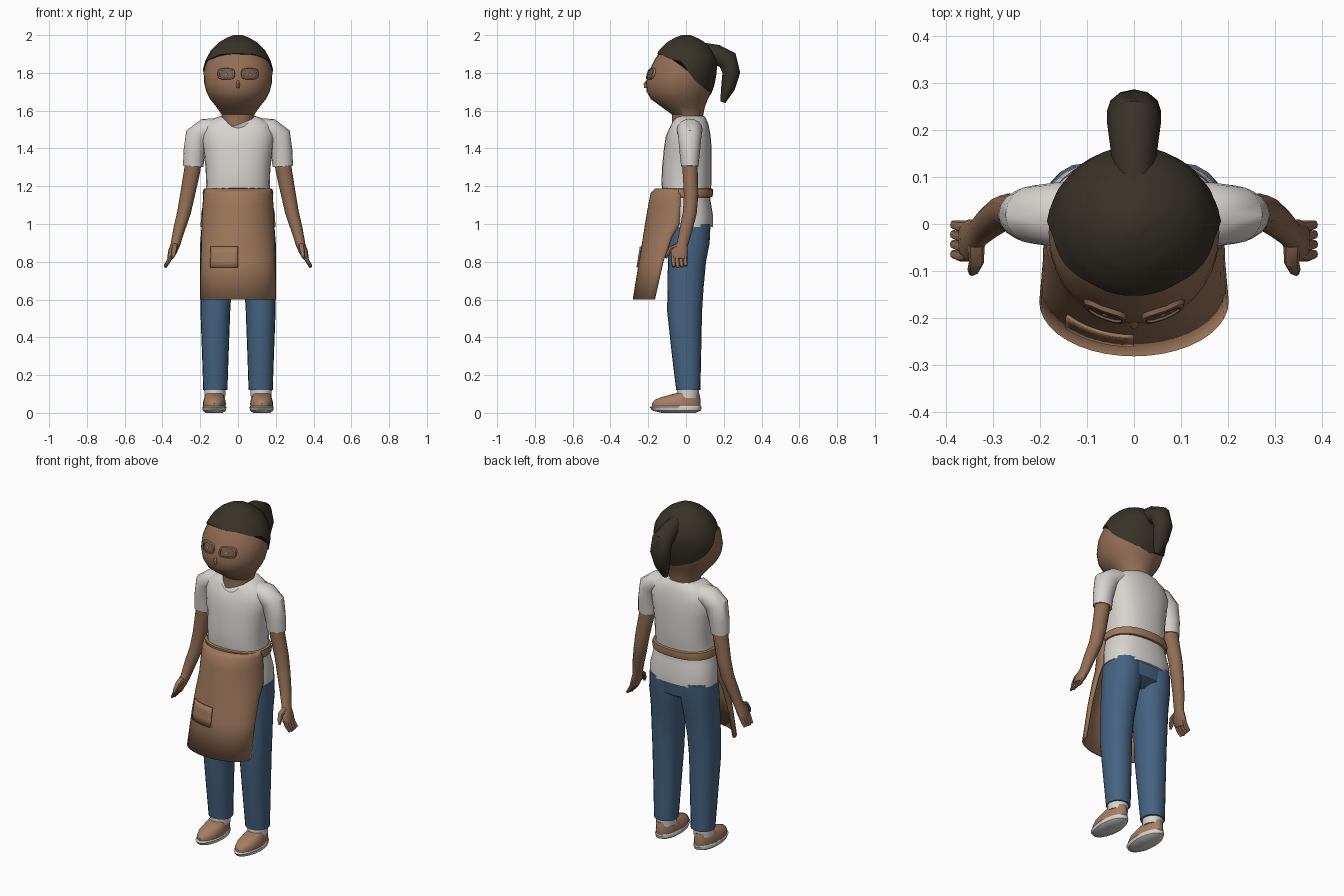
import bpy, bmesh, math
from mathutils import Vector

if "Cube" in bpy.data.objects:
    bpy.data.objects.remove(bpy.data.objects["Cube"])


def material(name, rgb):
    m = bpy.data.materials.new(name)
    m.diffuse_color = (*rgb, 1)
    m.use_nodes = True
    m.node_tree.nodes["Principled BSDF"].inputs["Base Color"].default_value = m.diffuse_color
    return m


SKIN = material("skin brown", (0.29, 0.155, 0.09))
APRON = material("apron tan", (0.34, 0.185, 0.105))
SHOE = material("shoe tan", (0.38, 0.21, 0.125))
HAIR = material("hair dark brown", (0.04, 0.032, 0.022))
WHITE = material("cloth white", (0.68, 0.65, 0.62))
DENIM = material("denim blue", (0.06, 0.125, 0.225))
EYE = material("eye grey brown", (0.17, 0.11, 0.08))
LINE = material("eye rim dark", (0.10, 0.055, 0.035))


def skin_rows(name, rows, mat, closed=True, caps=True, loop=False):
    """Bridge rows of points into a surface."""
    bm = bmesh.new()
    vs = [[bm.verts.new(p) for p in r] for r in rows]
    n, m = len(vs[0]), len(vs)
    for i in range(m if loop else m - 1):
        a, b = vs[i], vs[(i + 1) % m]
        for j in range(n if closed else n - 1):
            k = (j + 1) % n
            bm.faces.new((a[j], a[k], b[k], b[j]))
    if caps and closed and not loop:
        bm.faces.new(vs[0])
        bm.faces.new(vs[-1])
    bmesh.ops.recalc_face_normals(bm, faces=bm.faces[:])
    me = bpy.data.meshes.new(name)
    bm.to_mesh(me)
    bm.free()
    me.materials.append(mat)
    ob = bpy.data.objects.new(name, me)
    bpy.context.collection.objects.link(ob)
    return ob


def ring(z, rx, yf, yb, cx=0, n=24, dip=0, power=1.0):
    """Horizontal oval; dip lowers its front."""
    out = []
    for i in range(n):
        a = math.tau * i / n
        s, c = math.sin(a), math.cos(a)
        s = math.copysign(abs(s) ** power, s)
        c = math.copysign(abs(c) ** power, c)
        out.append(Vector((cx + rx * s, (yf + yb) / 2 - (yb - yf) / 2 * c,
                           z - dip * max(0, c) ** 4)))
    return out


def tube(name, pts, mat, side=1, ref=(0, 1, 0), n=12):
    """Tube along points (x, y, z, a, b); b is the radius along ref."""
    ref, P, rows = Vector(ref), [Vector(p[:3]) for p in pts], []
    for i, p in enumerate(P):
        t = (P[min(i + 1, len(P) - 1)] - P[max(i - 1, 0)]).normalized()
        u = t.cross(ref).normalized()
        v = u.cross(t)
        row = [p + u * pts[i][3] * math.cos(math.tau * k / n)
               + v * pts[i][4] * math.sin(math.tau * k / n) for k in range(n)]
        rows.append([Vector((q.x * side, q.y, q.z)) for q in row])
    return skin_rows(name, rows, mat)


def lerp_table(table, z):
    for a, b in zip(table, table[1:]):
        if a[0] <= z <= b[0]:
            f = (z - a[0]) / (b[0] - a[0])
            return [p + (q - p) * f for p, q in zip(a, b)]
    return table[0] if z < table[0][0] else table[-1]


# Head and neck: height, half width, front, back
HEAD = [(1.44, .09, -.085, .09), (1.53, .085, -.075, .085), (1.58, .087, -.075, .092),
        (1.62, .115, -.13, .1), (1.66, .147, -.185, .115), (1.70, .168, -.208, .135),
        (1.75, .180, -.212, .148), (1.81, .182, -.195, .158), (1.87, .164, -.166, .16),
        (1.92, .135, -.134, .135), (1.96, .093, -.093, .093), (1.985, .05, -.05, .05),
        (1.997, .015, -.015, .015)]
skin_rows("head", [ring(*lerp_table(HEAD, h[0]), n=32) for h in HEAD[:-1]], SKIN)


# Hair cap, with a hairline dropping from forehead to nape
LINE_Z = [(0, 1.90), (.2, 1.895), (.33, 1.872), (.48, 1.855), (.56, 1.80),
          (.65, 1.75), (.78, 1.71), (1, 1.675)]
rows, N = [], 48
for k in range(13):
    row = []
    for i in range(N):
        a = math.tau * i / N
        low = lerp_table(LINE_Z, min(i, N - i) / (N / 2))[1]
        z = 1.997 - (1.997 - low) * (k / 12) ** 1.6
        _, rx, yf, yb = lerp_table(HEAD, z)
        g = .006
        row.append((( rx + g) * math.sin(a),
                    (yf + yb) / 2 - ((yb - yf) / 2 + g) * math.cos(a), z + .003))
    rows.append(row)
skin_rows("hair_cap", rows, HAIR)
tube("ponytail", [(0, .09, 1.91, .05, .045), (0, .16, 1.895, .055, .05),
                  (0, .22, 1.868, .055, .058), (0, .24, 1.80, .047, .058),
                  (0, .222, 1.72, .037, .045), (0, .195, 1.645, .014, .02)],
     HAIR, ref=(1, 0, 0))


def face_y(x, z):
    _, rx, yf, yb = lerp_table(HEAD, z)
    return (yf + yb) / 2 - (yb - yf) / 2 * math.sqrt(max(0, 1 - (x / rx) ** 2))


# Eyes: raised rounded rims with flat plates inside, brows above
def eye_loop(cx, w, h, off, n=20):
    out = []
    for i in range(n):
        a = math.tau * i / n
        c, s = math.cos(a), math.sin(a)
        x = cx + w * math.copysign(abs(c) ** .6, c)
        z = 1.795 + h * math.copysign(abs(s) ** .6, s)
        out.append(Vector((x, face_y(x, z) - off, z)))
    return out


for s, side in ((-1, "left"), (1, "right")):
    cx = s * .062
    skin_rows(side + "_eyelid", [eye_loop(cx, .047, .031, -.004), eye_loop(cx, .044, .028, .009),
                                 eye_loop(cx, .036, .021, .009), eye_loop(cx, .033, .018, -.004)],
              SKIN, loop=True)
    skin_rows(side + "_eye", [eye_loop(cx, .036, .021, .004), eye_loop(cx, .018, .01, .005),
                              eye_loop(cx, .002, .001, .005)], EYE)
    skin_rows(side + "_eye_rim", [eye_loop(cx, .039, .024, .0095), eye_loop(cx, .035, .020, .0095)],
              LINE, caps=False)
    skin_rows(side + "_eye_glint", [eye_loop(cx, .006, .004, .004), eye_loop(cx, .005, .003, .007)], WHITE)
tube("nose", [(0, -.20, 1.76, .006, .008), (0, -.211, 1.74, .010, .014),
              (0, -.209, 1.72, .008, .012)], SKIN)

# Shirt: body with a notched collar, then sleeves
skin_rows("shirt", [ring(*r[:4], dip=r[4], power=.85) for r in (
    (.985, .198, -.105, .142, .09), (1.05, .196, -.108, .142, .03), (1.11, .184, -.115, .132, 0),
    (1.16, .172, -.122, .125, 0), (1.21, .168, -.13, .135, 0), (1.30, .172, -.127, .136, 0),
    (1.40, .185, -.117, .136, 0), (1.47, .195, -.108, .13, .01), (1.53, .175, -.094, .118, .035),
    (1.56, .125, -.088, .105, .055), (1.572, .092, -.086, .096, .065))], WHITE)

for s, side in ((-1, "left"), (1, "right")):
    tube(side + "_sleeve", [(.10, .02, 1.51, .05, .07), (.17, .02, 1.50, .06, .068),
                            (.215, .02, 1.465, .066, .062), (.232, .02, 1.38, .057, .054),
                            (.237, .02, 1.305, .054, .046)], WHITE, s, n=16)
    # Arm, hand, fingers and thumb
    tube(side + "_arm", [(.232, .02, 1.36, .044, .04), (.243, .022, 1.28, .043, .04),
                         (.268, .027, 1.15, .039, .038), (.286, .02, 1.06, .036, .037),
                         (.312, .0, .97, .031, .034), (.332, -.02, .89, .025, .03),
                         (.348, -.035, .85, .023, .046), (.362, -.038, .815, .014, .042)], SKIN, s)
    for i in range(4):
        y = -.068 + .021 * i
        tube(f"{side}_finger_{i + 1}", [(.352, y, .835, .012, .012), (.37, y, .80, .011, .012),
                                        (.386, y + .004, .77 + .004 * abs(i - 1), .007, .009)],
             SKIN, s, n=8)
    tube(side + "_thumb", [(.336, -.045, .885, .014, .018), (.336, -.082, .87, .013, .016),
                           (.342, -.098, .84, .011, .013), (.346, -.106, .82, .005, .006)],
         SKIN, s, ref=(1, 0, 0), n=8)
    # Trouser leg
    skin_rows(side + "_trouser_leg", [ring(z, rx, f, b, cx * s, 20, 0, .9) for z, cx, rx, f, b in (
        (1.0, .1, .092, -.092, .13), (.9, .1, .1, -.095, .125), (.8, .106, .094, -.096, .106),
        (.66, .117, .083, -.098, .093), (.54, .12, .079, -.1, .085), (.3, .12, .07, -.074, .08),
        (.12, .12, .064, -.052, .076))], DENIM)
    # Sock and shoe
    skin_rows(side + "_sock", [ring(.08, .055, -.05, .066, s * .123, 16),
                               ring(.135, .057, -.048, .07, s * .122, 16)], WHITE)
    skin_rows(side + "_shoe", [ring(z, rx, f, b, s * .125, 20) for z, rx, f, b in (
        (.025, .058, -.178, .076), (.05, .061, -.18, .078), (.07, .057, -.165, .077),
        (.088, .05, -.115, .074), (.102, .046, -.06, .07))], SHOE)
    skin_rows(side + "_sole", [ring(z, rx, f, b, s * .125, 20) for z, rx, f, b in (
        (0, .045, -.13, .05), (.012, .061, -.178, .078), (.03, .064, -.192, .083),
        (.036, .06, -.182, .079))], WHITE)

skin_rows("trouser_seat", [ring(z, rx, f, b, 0, 24, 0, .85) for z, rx, f, b in (
    (.875, .10, -.06, .07), (.91, .186, -.092, .122), (1.03, .186, -.098, .135))], DENIM)

# Waist belt
skin_rows("apron_belt", [ring(z, rx, f, b, 0, 28, 0, .85) for z, rx, f, b in (
    (1.14, .172, -.12, .125), (1.143, .184, -.132, .139), (1.165, .187, -.136, .144),
    (1.185, .182, -.137, .142), (1.19, .165, -.125, .13))], APRON)

# Apron sheet: height, half width, front, side edge
SHEET = [(.6, .196, -.276, -.165), (.8, .192, -.243, -.12), (.93, .188, -.222, -.075),
         (1.0, .187, -.211, -.035), (1.1, .182, -.194, -.03), (1.16, .177, -.182, -.03),
         (1.185, .172, -.158, -.03)]


def apron_point(z, a, off=0):
    _, w, f, e = lerp_table(SHEET, z)
    return ((w + off) * math.sin(a), e + (f - off - e) * math.cos(a), z)


apron = skin_rows("apron", [[apron_point(h[0], math.pi * (i / 20 - .5)) for i in range(21)]
                            for h in SHEET], APRON, closed=False)
mod = apron.modifiers.new("thickness", 'SOLIDIFY')
mod.thickness = .012
mod.offset = 0
# Apron pocket
pocket = skin_rows("apron_pocket", [[apron_point(.77 + .11 * k / 3, -.8 + .8 * i / 8, .010)
                                     for i in range(9)] for k in range(4)], APRON, closed=False)
mod = pocket.modifiers.new("thickness", 'SOLIDIFY')
mod.thickness = .009
mod.offset = 0

# Smooth shading with crisp edges
for ob in bpy.context.scene.objects:
    ob.select_set(True)
    bpy.context.view_layer.objects.active = ob
bpy.ops.object.shade_smooth_by_angle(angle=math.radians(40))
